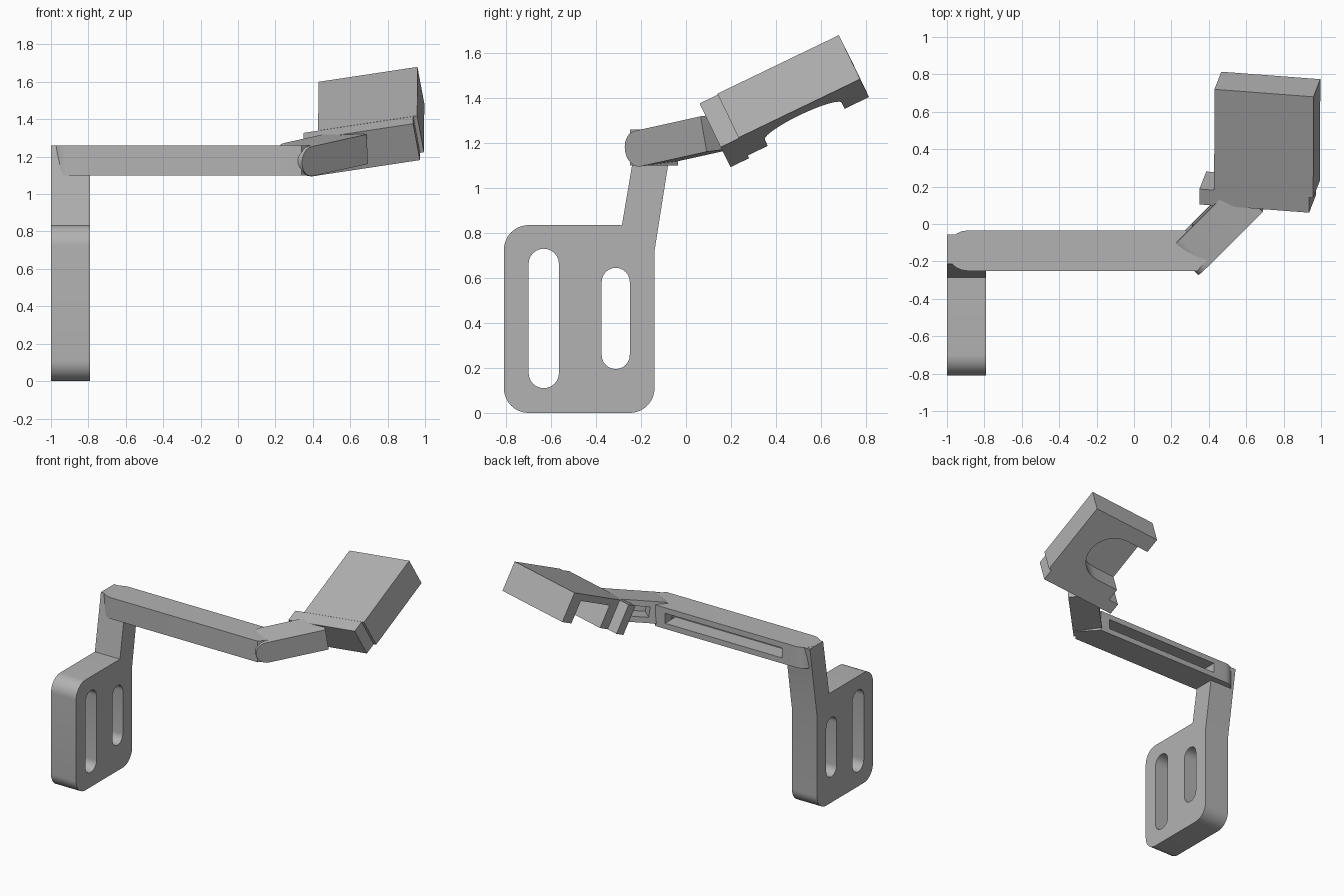
import bpy, bmesh, math
from mathutils import Matrix, Vector

if "Cube" in bpy.data.objects:
    bpy.data.objects.remove(bpy.data.objects["Cube"])

grey = bpy.data.materials.new("plain grey")
grey.diffuse_color = (0.45, 0.45, 0.45, 1)
grey.use_nodes = True
grey.node_tree.nodes["Principled BSDF"].inputs["Base Color"].default_value = grey.diffuse_color


def frame(origin, u, v, w):
    m = Matrix((u, v, w)).transposed().to_4x4()
    m.translation = Vector(origin)
    return m


def arc(cu, cv, r, a0, a1, n=12):
    return [(cu + r * math.cos(math.radians(a0 + (a1 - a0) * i / n)),
             cv + r * math.sin(math.radians(a0 + (a1 - a0) * i / n))) for i in range(n + 1)]


def rect(u0, u1, v0, v1):
    return [(u0, v0), (u1, v0), (u1, v1), (u0, v1)]


def prism(name, pts, w0, w1, m):
    """Extrude a u,v outline from w0 to w1 inside frame m."""
    bm = bmesh.new()
    lo = [bm.verts.new(m @ Vector((u, v, w0))) for u, v in pts]
    hi = [bm.verts.new(m @ Vector((u, v, w1))) for u, v in pts]
    bm.faces.new(lo[::-1])
    bm.faces.new(hi)
    for i in range(len(pts)):
        j = (i + 1) % len(pts)
        bm.faces.new((lo[i], lo[j], hi[j], hi[i]))
    bmesh.ops.recalc_face_normals(bm, faces=bm.faces)
    me = bpy.data.meshes.new(name)
    bm.to_mesh(me)
    bm.free()
    me.materials.append(grey)
    ob = bpy.data.objects.new(name, me)
    bpy.context.collection.objects.link(ob)
    return ob


def cut(ob, *cutters):
    bpy.context.view_layer.objects.active = ob
    for c in cutters:
        mod = ob.modifiers.new("cut", 'BOOLEAN')
        mod.operation, mod.solver, mod.object = 'DIFFERENCE', 'EXACT', c
        bpy.ops.object.modifier_apply(modifier=mod.name)
        bpy.data.objects.remove(c)


X, Y, Z = Vector((1, 0, 0)), Vector((0, 1, 0)), Vector((0, 0, 1))

# Mounting plate with its leaning neck, drawn in the y-z plane
side = frame((0, 0, 0), Y, Z, X)
r = 0.11
outline = (arc(-0.81 + r, r, r, 180, 270) + arc(-0.14 - r, r, r, 270, 360)
           + [(-0.14, 0.72), (-0.055, 1.259), (-0.213, 1.259), (-0.285, 0.835)]
           + arc(-0.81 + r, 0.835 - r, r, 90, 180))
plate = prism("mounting_plate", outline, -1.0, -0.79, side)
for y0, y1, z0, z1 in ((-0.70, -0.565, 0.11, 0.73), (-0.375, -0.25, 0.195, 0.645)):
    c, h = (y0 + y1) / 2, (y1 - y0) / 2
    slot = arc(c, z1 - h, h, 0, 180) + arc(c, z0 + h, h, 180, 360)
    cut(plate, prism("slot_cutter", slot, -1.1, -0.7, side))

# Long horizontal arm with a rounded end and a cable groove in its back
flat = frame((0, 0, 0), X, Y, Z)
arm_pts = (arc(-0.892, -0.1425, 0.1075, 90, 270)
           + [(0.34, -0.25), (0.41, -0.17), (0.28, -0.035)])
arm = prism("long_arm", arm_pts, 1.10, 1.26, flat)
cut(arm, prism("groove_cutter", rect(-0.78, 0.20, -0.16, 0.1), 1.142, 1.218, flat))

# Short arm, turned 45 degrees and rising, round at the elbow
d = Vector((0.70, 0.70, 0.155)).normalized()
l = Vector((0.70, -0.70, -0.09))
l = (l - d * l.dot(d)).normalized()
up = l.cross(d)
elbow = frame((0.267, -0.198, 1.172), d, up, l)
short = prism("short_arm", [(0.50, -0.08), (0.50, 0.08)] + arc(0.08, 0, 0.08, 90, 270),
              -0.105, 0.105, elbow)
cut(short, prism("groove_cutter", rect(0.17, 0.42, -0.038, 0.038), -0.2, 0.02, elbow))

# Tilted head: block with a round-ended pocket open below and to the left
hx = Vector((0.53, -0.04, 0.08)).normalized()
hy = Vector((0, 0.54, 0.26))
hy = (hy - hx * hy.dot(hx)).normalized()
head_frame = frame((0.43, 0.72, 1.60), hx, hy, hx.cross(hy))
head = prism("head_block", rect(0, 0.537, -0.60, 0), -0.22, 0, head_frame)
pocket = [(-0.1, -0.12), (-0.1, -0.50)] + arc(0.18, -0.31, 0.19, -90, 90, 20)
cut(head, prism("pocket_cutter", pocket, -0.3, -0.05, head_frame))

# Front bar of the head, shifted to the left
bar = prism("head_front_bar", rect(-0.08, 0.515, -0.69, -0.599), -0.22, -0.001, head_frame)

# Smooth the rounded walls, keep the edges crisp
for ob in (plate, arm, short, head, bar):
    bpy.ops.object.select_all(action='DESELECT')
    ob.select_set(True)
    bpy.context.view_layer.objects.active = ob
    bpy.ops.object.shade_smooth_by_angle(angle=math.radians(30))
